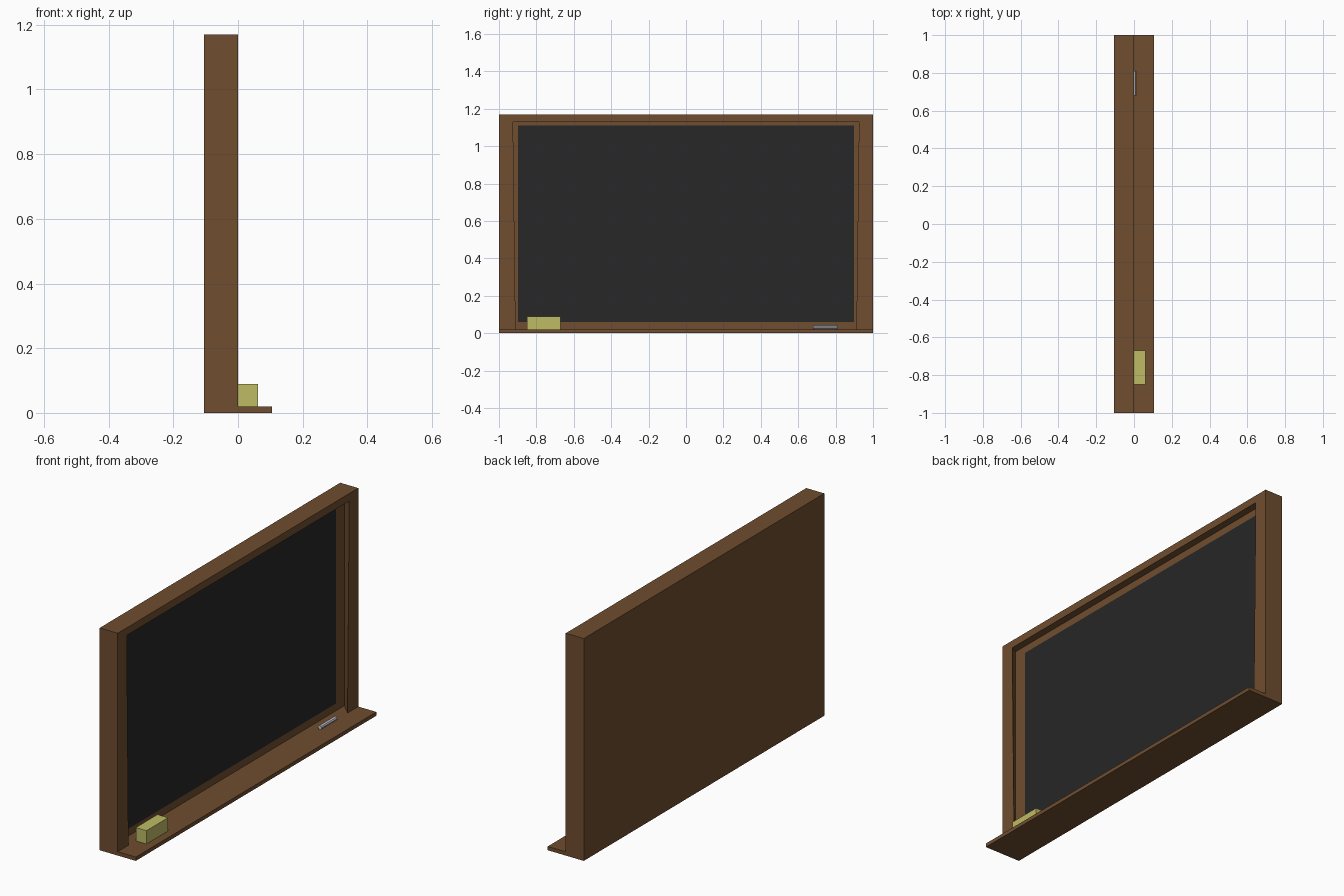
import bpy, bmesh, math

if "Cube" in bpy.data.objects:
    bpy.data.objects.remove(bpy.data.objects["Cube"])


def material(name, rgb):
    m = bpy.data.materials.new(name)
    m.diffuse_color = (*rgb, 1)
    m.use_nodes = True
    m.node_tree.nodes["Principled BSDF"].inputs["Base Color"].default_value = m.diffuse_color
    return m


wood = material("wood", (0.16, 0.075, 0.028))
slate = material("slate", (0.02, 0.02, 0.02))
felt = material("felt", (0.52, 0.50, 0.13))
white = material("chalk_white", (0.6, 0.6, 0.65))


def finish(name, bm, mat):
    bmesh.ops.recalc_face_normals(bm, faces=bm.faces)
    mesh = bpy.data.meshes.new(name)
    bm.to_mesh(mesh)
    bm.free()
    mesh.materials.append(mat)
    ob = bpy.data.objects.new(name, mesh)
    bpy.context.collection.objects.link(ob)
    return ob


def box(name, x, y, z, mat):
    bm = bmesh.new()
    bmesh.ops.create_cube(bm, size=1)
    for v in bm.verts:
        for i, (lo, hi) in enumerate((x, y, z)):
            v.co[i] = hi if v.co[i] > 0 else lo
    return finish(name, bm, mat)


# Frame: rectangular loops (x, bottom half width, top half width, z low, z high)
# from the back, over the front rim, into the slightly undercut recess
loops = [
    (-0.105, 1.0, 1.0, 0.0, 1.17),
    (0.0, 1.0, 1.0, 0.0, 1.17),
    (0.0, 0.911, 0.925, 0.02, 1.13),
    (-0.06, 0.97, 0.97, 0.02, 1.15),
]
bm = bmesh.new()
rings = [[bm.verts.new(p) for p in ((x, -wb, lo), (x, wb, lo), (x, wt, hi), (x, -wt, hi))]
         for x, wb, wt, lo, hi in loops]
for a, b in zip(rings, rings[1:]):
    for i in range(4):
        j = (i + 1) % 4
        bm.faces.new((a[i], a[j], b[j], b[i]))
bm.faces.new(rings[0])
bm.faces.new(rings[-1])
finish("frame", bm, wood)

# Writing surface, tray and eraser
box("writing_surface", (-0.065, -0.058), (-0.898, 0.898), (0.06, 1.11), slate)
box("chalk_tray", (0.0, 0.105), (-1, 1), (0.0, 0.02), wood)
box("eraser", (0.0, 0.062), (-0.85, -0.67), (0.02, 0.09), felt)

# Chalk stick lying along the tray
bpy.ops.mesh.primitive_cylinder_add(vertices=8, radius=0.011, depth=0.13,
                                    location=(0.0, 0.745, 0.032),
                                    rotation=(math.pi / 2, 0, 0))
chalk = bpy.context.object
chalk.name = "chalk"
chalk.data.materials.append(white)
